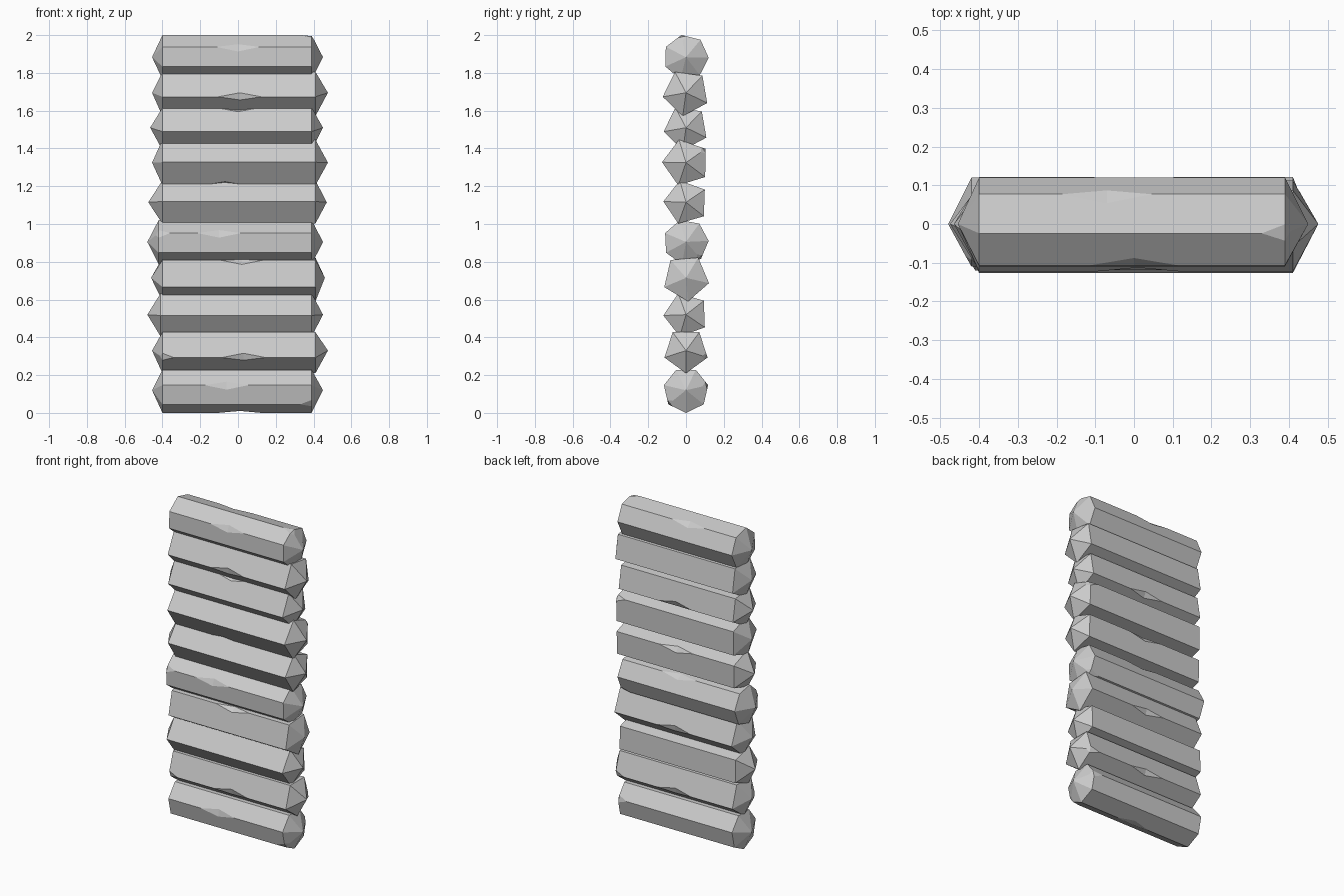
import bpy
import bmesh
from math import cos, sin, tau, radians
from mathutils import Vector

default_cube = bpy.data.objects.get("Cube")
if default_cube:
    bpy.data.objects.remove(default_cube, do_unlink=True)

grey = bpy.data.materials.new("weathered_grey")
grey.use_nodes = True
colour = (0.6, 0.6, 0.6, 1.0)
grey.diffuse_color = colour
grey.node_tree.nodes["Principled BSDF"].inputs["Base Color"].default_value = colour

CHIP_HALF = 0.115
CHIP_WIDTH = 0.024
NOTCH = 0.06


def build_log(name, height, radius, sides, start, ends, tips, chips, left=(), right=()):
    """Faceted log along x with pointed ends, chipped edges and notched corners."""
    bm = bmesh.new()
    ring = [Vector((0, radius * cos(a), height + radius * sin(a)))
            for a in (radians(start) + tau * k / sides for k in range(sides))]
    tip = [bm.verts.new((x, 0, height)) for x in tips]

    def at(x, p):
        return bm.verts.new((x, p.y, p.z))

    # Each edge keeps one vertex run for the face before it and one for the face after it
    before, after, caps = [], [], []
    for k, p in enumerate(ring):
        toward_prev = (ring[k - 1] - p).normalized() * CHIP_WIDTH
        toward_next = (ring[(k + 1) % sides] - p).normalized() * CHIP_WIDTH
        run_prev, run_next, corner = [], [], []
        for side, marks in ((0, left), (1, right)):
            x = ends[side]
            if k in marks:
                inner = at(x + (NOTCH if side == 0 else -NOTCH), p)
                u, v = at(x, p + toward_prev), at(x, p + toward_next)
                w = bm.verts.new(Vector((x, p.y, p.z)).lerp(tip[side].co, 0.25))
                bm.faces.new((inner, u, v))
                bm.faces.new((u, w, v))
                a, b = [u, inner], [v, inner]
                corner.append(([u, w], [v, w]))
                if side:
                    a.reverse()
                    b.reverse()
            else:
                v = at(x, p)
                a, b = [v], [v]
                corner.append(([v], [v]))
            run_prev += a
            run_next += b
            if side == 0 and k in chips:
                middle = chips[k]
                s, e = at(middle - CHIP_HALF, p), at(middle + CHIP_HALF, p)
                u, v = at(middle, p + toward_prev), at(middle, p + toward_next)
                bm.faces.new((s, u, v))
                bm.faces.new((e, v, u))
                run_prev += [s, u, e]
                run_next += [s, v, e]
        before.append(run_prev)
        after.append(run_next)
        caps.append(corner)

    # Long faces and the triangles of the pointed ends
    for k in range(sides):
        n = (k + 1) % sides
        bm.faces.new(after[k] + before[n][::-1])
        for side in (0, 1):
            bm.faces.new([tip[side]] + caps[k][side][1][::-1] + caps[n][side][0])

    bmesh.ops.recalc_face_normals(bm, faces=bm.faces)
    mesh = bpy.data.meshes.new(name)
    bm.to_mesh(mesh)
    bm.free()
    mesh.materials.append(grey)
    bpy.context.collection.objects.link(bpy.data.objects.new(name, mesh))


# Stack from bottom to top: height, radius, sides, rotation, ends, tips, chips, notches
SHORT, LONG = (-0.4, 0.39), (-0.4, 0.41)
logs = [
    (0.12, 0.12, 7, 270, SHORT, (-0.455, 0.45), {5: -0.06, 0: 0.01}, (), (6, 2)),
    (0.33, 0.12, 5, 198, LONG, (-0.455, 0.476), {0: 0.03, 2: 0}, (0,), (2,)),
    (0.52, 0.12, 5, 182, (-0.41, 0.39), (-0.48, 0.45), {1: 0}),
    (0.715, 0.125, 5, 203, LONG, (-0.46, 0.46), {4: 0.02, 2: 0}),
    (0.905, 0.12, 7, 157, (-0.42, 0.39), (-0.48, 0.45), {0: -0.1, 5: 0}, (0,), (3,)),
    (1.115, 0.12, 5, 178, LONG, (-0.475, 0.47), {3: 0}),
    (1.325, 0.127, 5, 179, LONG, (-0.455, 0.476), {1: -0.07}, (), (3,)),
    (1.51, 0.12, 5, 190, SHORT, (-0.465, 0.45), {4: 0, 1: -0.1, 2: 0}),
    (1.695, 0.125, 5, 190, LONG, (-0.455, 0.476), {0: 0.01}),
    (1.883, 0.12, 7, 153, SHORT, (-0.455, 0.45), {0: 0, 5: -0.07}, (), (6,)),
]
for number, spec in enumerate(logs, 1):
    build_log(f"log_{number}", *spec)
